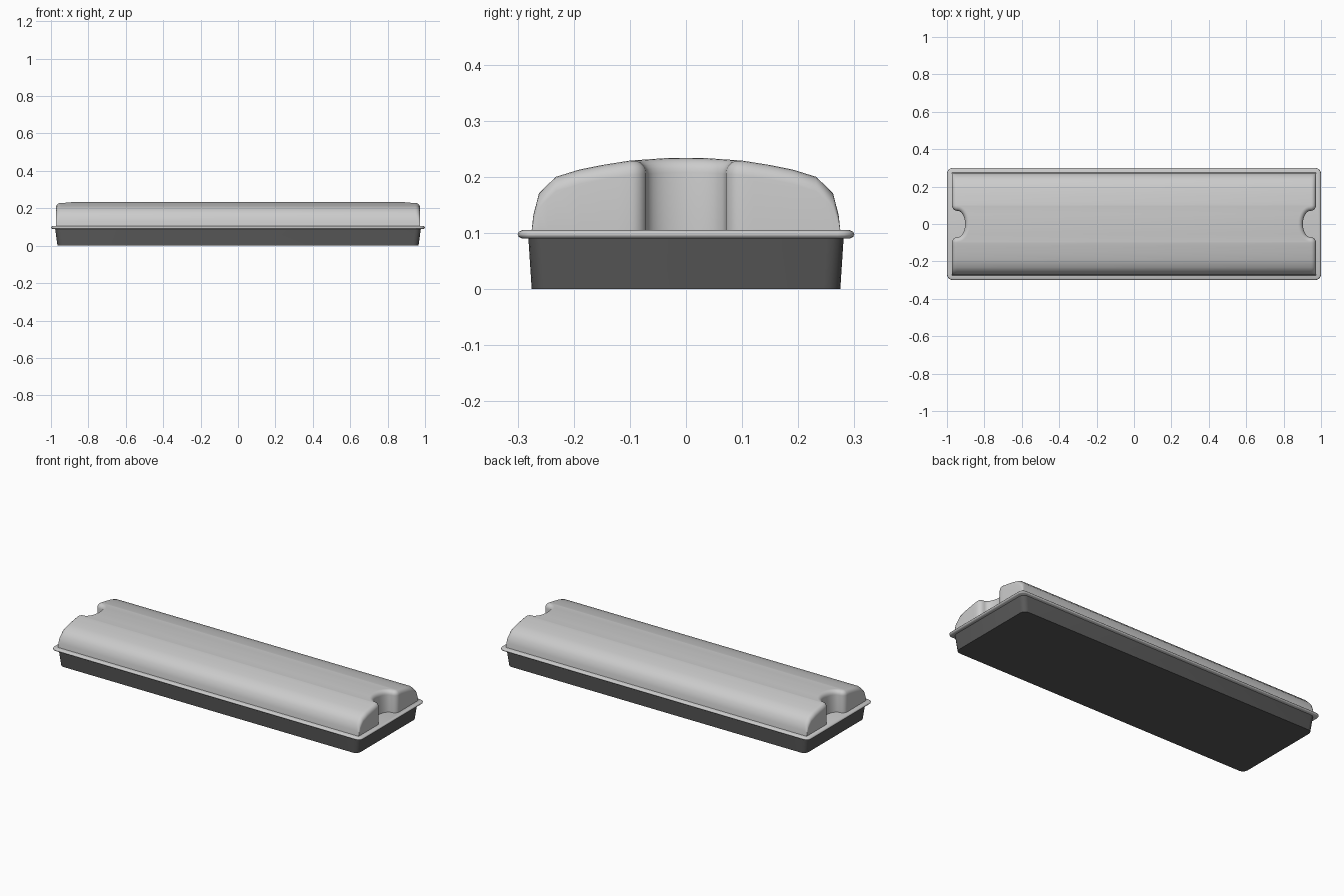
import bpy, bmesh
from math import sin, cos, pi, radians

if "Cube" in bpy.data.objects:
    bpy.data.objects.remove(bpy.data.objects["Cube"])


def finish(name, bm, colour=None, angle=40):
    bmesh.ops.remove_doubles(bm, verts=bm.verts, dist=1e-5)
    bmesh.ops.recalc_face_normals(bm, faces=bm.faces)
    mesh = bpy.data.meshes.new(name)
    bm.to_mesh(mesh)
    bm.free()
    ob = bpy.data.objects.new(name, mesh)
    bpy.context.collection.objects.link(ob)
    if colour:
        mat = bpy.data.materials.new(name)
        mat.diffuse_color = colour
        mat.use_nodes = True
        mat.node_tree.nodes["Principled BSDF"].inputs["Base Color"].default_value = mat.diffuse_color
        mesh.materials.append(mat)
    bpy.ops.object.select_all(action='DESELECT')
    ob.select_set(True)
    bpy.context.view_layer.objects.active = ob
    bpy.ops.object.shade_smooth_by_angle(angle=radians(angle))
    return ob


def rounded_rect(hx, hy, r, z, seg=4):
    pts = []
    for q, (sx, sy) in enumerate([(1, 1), (-1, 1), (-1, -1), (1, -1)]):
        for k in range(seg + 1):
            a = (q + k / seg) * pi / 2
            pts.append((sx * (hx - r) + r * cos(a), sy * (hy - r) + r * sin(a), z))
    return pts


def loft(name, rings, colour=None, angle=40):
    bm = bmesh.new()
    loops = [[bm.verts.new(p) for p in ring] for ring in rings]
    for lo, hi in zip(loops, loops[1:]):
        for i in range(len(lo)):
            j = (i + 1) % len(lo)
            bm.faces.new((lo[i], lo[j], hi[j], hi[i]))
    bm.faces.new(loops[0])
    bm.faces.new(loops[-1])
    return finish(name, bm, colour, angle)


# Tapered dark tray
loft("base_tray", [rounded_rect(0.965, 0.275, 0.03, 0.0),
                   rounded_rect(0.978, 0.281, 0.03, 0.092)], (0.1, 0.1, 0.1, 1))

# Thin flange with a rounded edge
loft("rim_flange", [rounded_rect(1 - d, 0.3 - d, 0.03 - d, z) for d, z in
                    [(0.008, 0.09), (0.002, 0.093), (0, 0.0975),
                     (0.002, 0.102), (0.008, 0.105)]], angle=60)

# Domed cover: cross-section heights over y
SECTION = [(0, 0.234), (0.035, 0.2335), (0.1, 0.229), (0.15, 0.221), (0.19, 0.213),
           (0.232, 0.2), (0.262, 0.171), (0.272, 0.132), (0.275, 0.105)]
END, FLOOR, NOTCH, FILLET, EDGE = 0.973, 0.104, 0.07, 0.03, 0.026


def height(y):
    y = abs(y)
    for (y0, z0), (y1, z1) in zip(SECTION, SECTION[1:]):
        if y <= y1:
            return z0 + (z1 - z0) * (y - y0) / (y1 - y0)
    return FLOOR


# Half outline of one end: (x, y, inward normal x, inward normal y)
half = [(END, y, -1, 0) for y in (0.275, 0.272, 0.262, 0.247, 0.232, 0.19, 0.15, 0.12)]
for k in range(6):
    a = k / 5 * pi / 2
    half.append((END - FILLET + FILLET * cos(a), NOTCH + FILLET - FILLET * sin(a),
                 -cos(a), sin(a)))
for k in range(9):
    a = k / 8 * pi / 2
    half.append((END - FILLET - (NOTCH - FILLET) * sin(a), NOTCH * cos(a),
                 -sin(a), cos(a)))
outline = half + [(x, -y, nx, -ny) for x, y, nx, ny in reversed(half[:-1])]

bm = bmesh.new()
rows = []
for x, y, nx, ny in outline:
    r = min(EDGE, 0.5 * max(height(y) - FLOOR, 0))
    side = [(x, y, FLOOR)]
    for k in range(6):
        a = k / 5 * pi / 2
        d = r * (1 - cos(a))
        py = y + ny * d
        side.append((x + nx * d, py, height(py) - r * (1 - sin(a))))
    row = side + [(-px, py, pz) for px, py, pz in reversed(side)]
    rows.append([bm.verts.new(p) for p in row])
for a, b in zip(rows, rows[1:]):
    for i in range(len(a) - 1):
        bm.faces.new((a[i], a[i + 1], b[i + 1], b[i]))
bmesh.ops.dissolve_degenerate(bm, dist=1e-5, edges=bm.edges)
finish("domed_cover", bm, angle=50)
